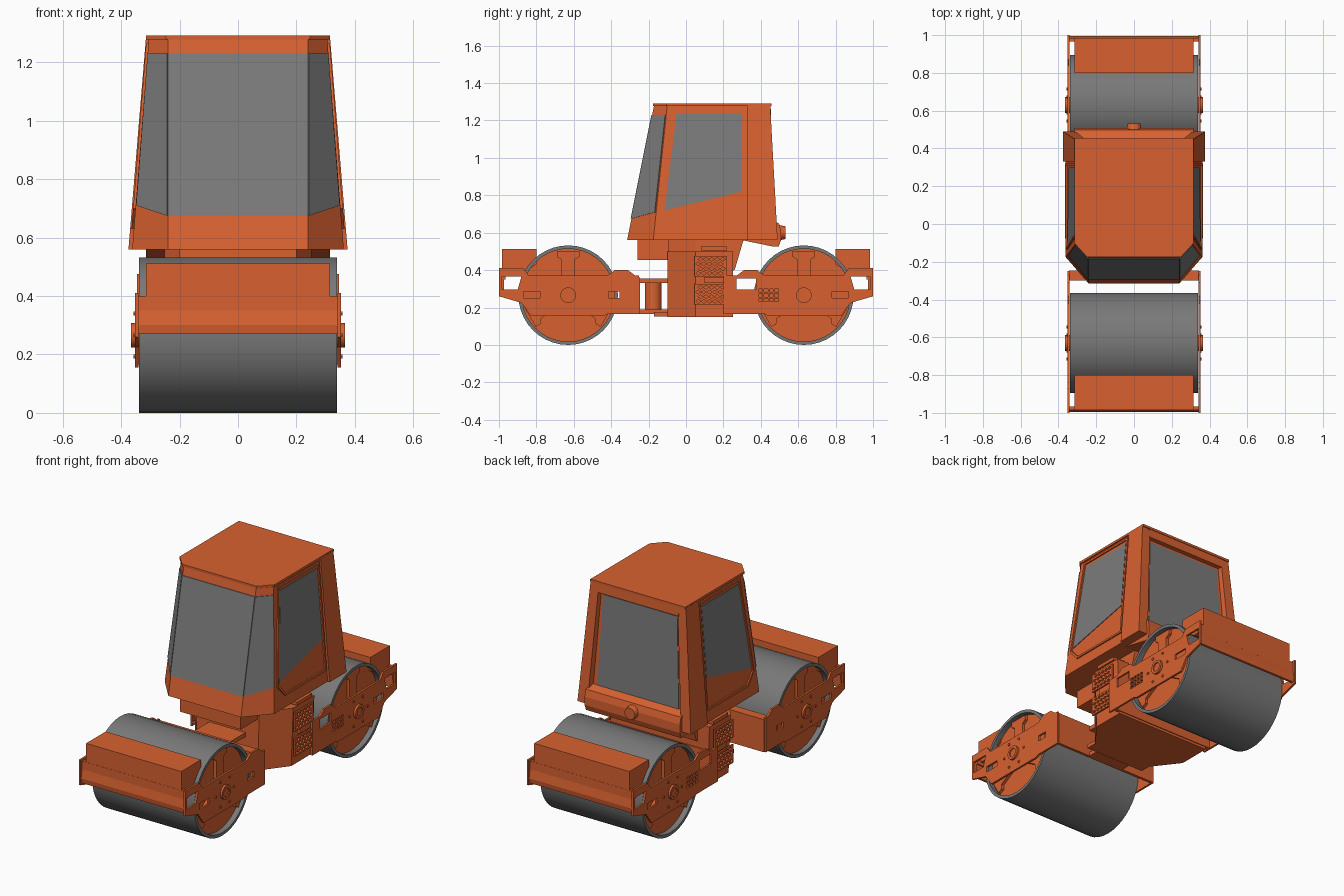
import bpy, bmesh, math
from mathutils import Matrix

if "Cube" in bpy.data.objects:
    bpy.data.objects.remove(bpy.data.objects["Cube"])


def material(name, col):
    m = bpy.data.materials.new(name)
    m.diffuse_color = (*col, 1)
    m.use_nodes = True
    m.node_tree.nodes["Principled BSDF"].inputs["Base Color"].default_value = m.diffuse_color
    return m


ORANGE = material("orange_paint", (0.69, 0.12, 0.03))
GREY = material("grey_steel", (0.19, 0.19, 0.19))
GLASS = material("grey_glass", (0.2, 0.2, 0.205))


def add(name, bm, mat, smooth=False):
    bmesh.ops.remove_doubles(bm, verts=bm.verts, dist=1e-5)
    bmesh.ops.recalc_face_normals(bm, faces=bm.faces)
    for f in bm.faces:
        f.smooth = False
    me = bpy.data.meshes.new(name)
    bm.to_mesh(me)
    bm.free()
    me.materials.clear()
    me.materials.append(mat)
    ob = bpy.data.objects.new(name, me)
    bpy.context.collection.objects.link(ob)
    if smooth:
        bpy.ops.object.select_all(action='DESELECT')
        ob.select_set(True)
        bpy.context.view_layer.objects.active = ob
        bpy.ops.object.shade_smooth_by_angle(angle=math.radians(35))
    return ob


def plate(name, loops, x0, x1, mat=ORANGE, smooth=False):
    """Extrude a (y, z) outline, with optional hole outlines, from x0 to x1."""
    cu = bpy.data.curves.new(name, 'CURVE')
    cu.dimensions, cu.fill_mode, cu.extrude = '2D', 'BOTH', abs(x1 - x0) / 2
    for loop in loops:
        sp = cu.splines.new('POLY')
        sp.points.add(len(loop) - 1)
        for p, (y, z) in zip(sp.points, loop):
            p.co = (y, z, 0, 1)
        sp.use_cyclic_u = True
    tmp = bpy.data.objects.new("tmp", cu)
    bpy.context.collection.objects.link(tmp)
    dg = bpy.context.evaluated_depsgraph_get()
    me = bpy.data.meshes.new_from_object(tmp.evaluated_get(dg))
    bm = bmesh.new()
    bm.from_mesh(me)
    bm.transform(Matrix(((0, 0, 1, (x0 + x1) / 2), (1, 0, 0, 0), (0, 1, 0, 0), (0, 0, 0, 1))))
    bpy.data.objects.remove(tmp)
    bpy.data.curves.remove(cu)
    bpy.data.meshes.remove(me)
    return add(name, bm, mat, smooth)


def loft(name, bottom, top, mat=ORANGE):
    """Closed solid between two matching rings."""
    bm = bmesh.new()
    a = [bm.verts.new(p) for p in bottom]
    b = [bm.verts.new(p) for p in top]
    bm.faces.new(a[::-1])
    bm.faces.new(b)
    for i in range(len(a)):
        j = (i + 1) % len(a)
        bm.faces.new((a[i], a[j], b[j], b[i]))
    return add(name, bm, mat)


def box(name, x, y, z, mat=ORANGE):
    ring = [(x[0], y[0]), (x[1], y[0]), (x[1], y[1]), (x[0], y[1])]
    return loft(name, [(*p, z[0]) for p in ring], [(*p, z[1]) for p in ring], mat)


def circle(cy, cz, r, n=40):
    return [(cy + r * math.cos(2 * math.pi * i / n), cz + r * math.sin(2 * math.pi * i / n)) for i in range(n)]


def rect(y0, y1, z0, z1):
    return [(y0, z0), (y1, z0), (y1, z1), (y0, z1)]


def side_pair(name, loops, x0, x1, mat=ORANGE, smooth=False):
    for s, tag in ((1, "right"), (-1, "left")):
        plate(f"{name}_{tag}", loops, s * x0, s * x1, mat, smooth)


# ---- front and rear drum units ----
CZ, R = 0.266, 0.266
for s, tag in ((-1, "front"), (1, "rear")):
    cy = 0.63 * s

    def Y(loop):
        return [(y * s, z) for y, z in loop]
    plate(f"{tag}_drum", [circle(cy, CZ, R), circle(cy, CZ, R - 0.018)], -0.338, 0.338, GREY, True)
    side_pair(f"{tag}_drum_disc", [circle(cy, CZ, R - 0.017)], 0.295, 0.305)
    # three raised T-shaped ribs on each disc
    rib = [(-0.035, 0.08), (0.035, 0.08), (0.035, 0.19), (0.06, 0.205), (0.06, 0.235), (-0.06, 0.235), (-0.06, 0.205), (-0.035, 0.19)]
    for k in range(3):
        a = k * 2 * math.pi / 3
        pts = [(cy + y * math.cos(a) - z * math.sin(a), CZ + y * math.sin(a) + z * math.cos(a)) for y, z in rib]
        side_pair(f"{tag}_disc_rib_{k}", [pts], 0.305, 0.322)
    # side frame with openings
    end = 0.20 if s > 0 else 0.25
    outline = [(1.0, 0.26), (1.0, 0.41), (0.87, 0.41), (0.84, 0.37), (0.42, 0.37), (0.38, 0.40), (0.31, 0.40),
               (0.27, 0.37), (end, 0.37), (end, 0.165), (0.42, 0.165), (0.44, 0.155), (0.83, 0.155), (0.88, 0.225)]
    holes = [[(0.985, 0.295), (0.90, 0.295), (0.88, 0.365), (0.985, 0.365)], rect(0.78, 0.87, 0.25, 0.285)]
    if s > 0:
        holes += [rect(0.27, 0.375, 0.295, 0.355)]
        holes += [rect(0.39 + 0.028 * i, 0.41 + 0.028 * i, 0.232 + 0.025 * j, 0.249 + 0.025 * j)
                  for i in range(4) for j in range(3)]
    else:
        holes += [rect(0.355, 0.415, 0.25, 0.285)]
    side_pair(f"{tag}_side_frame", [Y(l) for l in [outline] + holes], 0.341, 0.353)
    # hub and bolts
    side_pair(f"{tag}_hub", [circle(cy, CZ, 0.042, 16), circle(cy, CZ, 0.026, 16)], 0.30, 0.366, ORANGE, True)
    side_pair(f"{tag}_hub_cap", [circle(cy, CZ, 0.027, 12)], 0.30, 0.36)
    for k in range(6):
        a = k * math.pi / 3
        side_pair(f"{tag}_bolt_{k}", [circle(cy + 0.085 * math.cos(a), CZ + 0.085 * math.sin(a), 0.008, 6)], 0.35, 0.358)
    # water tank above drum, bumper strip and inner cross beam
    plate(f"{tag}_tank", [Y([(0.985, 0.37), (0.985, 0.512), (0.80, 0.512), (0.80, 0.43), (0.90, 0.37)])], -0.315, 0.315)
    plate(f"{tag}_tank_lip", [Y(rect(0.965, 0.986, 0.35, 0.40))], -0.342, 0.342)
    plate(f"{tag}_bumper", [Y([(0.975, 0.27), (0.99, 0.27), (0.995, 0.30), (0.985, 0.355), (0.972, 0.355)])], -0.342, 0.342)
    plate(f"{tag}_cross_beam", [Y([(0.245, 0.165), (0.262, 0.165), (0.262, 0.345), (0.30, 0.345), (0.30, 0.36), (0.245, 0.36)])
                                if s < 0 else rect(0.235, 0.255, 0.165, 0.36)], -0.345, 0.345)

# ---- articulation joint ----
for i, z in enumerate((0.165, 0.33)):
    box(f"joint_plate_{i}", (-0.12, 0.12), (-0.25, -0.08), (z, z + 0.025))
pin = bmesh.new()
bmesh.ops.create_cone(pin, cap_ends=True, segments=20, radius1=0.045, radius2=0.045, depth=0.19,
                      matrix=Matrix.Translation((0, -0.175, 0.26)))
add("joint_pin", pin, ORANGE, True)
box("joint_neck", (-0.2, 0.2), (-0.17, -0.08), (0.152, 0.175))

# ---- centre body under cab ----
half = [(0.21, -0.10), (0.33, 0.05), (0.33, 0.25)]
ring = half + [(-x, y) for x, y in half[::-1]]
loft("centre_body", [(x * 0.96, y, 0.15) for x, y in ring], [(x, y, 0.50) for x, y in ring])
loft("body_top", [(x * 0.76, y, 0.49) for x, y in ring], [(x * 0.76, y, 0.57) for x, y in ring])
box("cab_front_support", (-0.2, 0.2), (-0.26, -0.09), (0.455, 0.57))
plate("body_rear_slope", [[(0.18, 0.38), (0.26, 0.40), (0.31, 0.57), (0.18, 0.57)]], -0.25, 0.25)

# steps: grille plates with diamond openings
for k, (z0, rows) in enumerate(((0.215, 4), (0.365, 4))):
    holes = []
    for i in range(5):
        for j in range(rows):
            cy, cz = 0.065 + 0.03 * i + 0.012 * (j % 2), z0 + 0.018 + 0.025 * j
            holes.append([(cy - 0.013, cz), (cy, cz - 0.01), (cy + 0.013, cz), (cy, cz + 0.01)])
    side_pair(f"step_grille_{k}", [rect(0.045, 0.22, z0, z0 + 0.11)] + holes, 0.336, 0.346)
side_pair("step_panel", [rect(0.10, 0.22, 0.33, 0.362)], 0.325, 0.34)
side_pair("step_top", [rect(0.08, 0.22, 0.505, 0.525)], 0.2, 0.335)

# ---- cab shell ----
Z0, Z1 = 0.56, 1.285


def t(z):
    return (z - Z0) / (Z1 - Z0)


def ring_points(z):
    k = t(z)
    f, c, b = -0.315 + 0.145 * k, -0.175 + 0.075 * k, 0.455 - 0.03 * k
    w, n = 0.362 - 0.057 * k, 0.24
    return [(-n, f, z), (n, f, z), (w, c, z), (w, b, z), (-w, b, z), (-w, c, z)]


def on_edge(i, f, z):
    r = ring_points(z)
    return tuple(a + (b - a) * f for a, b in zip(r[i], r[(i + 1) % 6]))


def shift(pts, d):
    return [tuple(a + b for a, b in zip(p, d)) for p in pts]


loft("cab_shell", ring_points(Z0), ring_points(Z1))
roof = [(x * 1.03, y * 1.03 if y < 0 else 0.456) for x, y, z in ring_points(Z1)]
loft("cab_roof", [(*p, 1.278) for p in roof], [(*p, 1.292) for p in roof])

# windscreen and angled corner panes
for name, i, lo, hi, d in (("windscreen", 0, (0, 0.675), (1, 0.675), (0, -0.004, 0)),
                           ("right_corner_pane", 1, (0, 0.675), (0.96, 0.71), (0.003, -0.003, 0)),
                           ("left_corner_pane", 5, (0.04, 0.71), (1, 0.675), (-0.003, -0.003, 0))):
    pts = [on_edge(i, *lo), on_edge(i, *hi), on_edge(i, hi[0], 1.23), on_edge(i, lo[0], 1.23)]
    loft(name, pts, shift(pts, d), GLASS)


# doors: raised rim strips with the glass inside
def side_pts(yz, s, d=0.0):
    return [(s * (0.362 - 0.057 * t(z) + d), y, z) for y, z in yz]


door = [(-0.135, 0.70), (-0.07, 0.63), (0.32, 0.63), (0.32, 1.265), (-0.065, 1.265)]
inner = [(-0.123, 0.705), (-0.063, 0.642), (0.308, 0.642), (0.308, 1.253), (-0.055, 1.253)]
pane = [(-0.115, 0.72), (0.30, 0.82), (0.30, 1.235), (-0.05, 1.235)]
for s, tag in ((1, "right"), (-1, "left")):
    loft(f"{tag}_door_glass", side_pts(pane, s), side_pts(pane, s, 0.004), GLASS)
    for k in range(5):
        j = (k + 1) % 5
        q = [door[k], door[j], inner[j], inner[k]]
        loft(f"{tag}_door_rim_{k}", side_pts(q, s), side_pts(q, s, 0.008))
    # thick rear pillars
    loft(f"{tag}_rear_pillar",
         [(s * 0.29, 0.33, Z0), (s * 0.375, 0.33, Z0), (s * 0.375, 0.49, Z0), (s * 0.31, 0.49, Z0)],
         [(s * 0.24, 0.33, Z1), (s * 0.315, 0.33, Z1), (s * 0.315, 0.45, Z1), (s * 0.26, 0.45, Z1)])

# rear window, header and rounded hood
rear = [(x, 0.455 - 0.03 * t(z), z) for x, z in ((-0.27, 0.67), (0.27, 0.67), (0.245, 1.21), (-0.245, 1.21))]
loft("rear_window", rear, shift(rear, (0, 0.004, 0)), GLASS)
plate("rear_header", [[(0.41, 1.225), (0.455, 1.225), (0.452, 1.285), (0.41, 1.285)]], -0.27, 0.27)
plate("rear_hood", [[(0.30, 0.56), (0.47, 0.525), (0.495, 0.525), (0.508, 0.56), (0.508, 0.61), (0.497, 0.65), (0.45, 0.67), (0.30, 0.67)]], -0.315, 0.315)
knob = bmesh.new()
bmesh.ops.create_cone(knob, cap_ends=True, segments=20, radius1=0.042, radius2=0.034, depth=0.04,
                      matrix=Matrix.Translation((0, 0.512, 0.60)) @ Matrix.Rotation(-math.pi / 2, 4, 'X'))
add("rear_filler_cap", knob, ORANGE, True)
